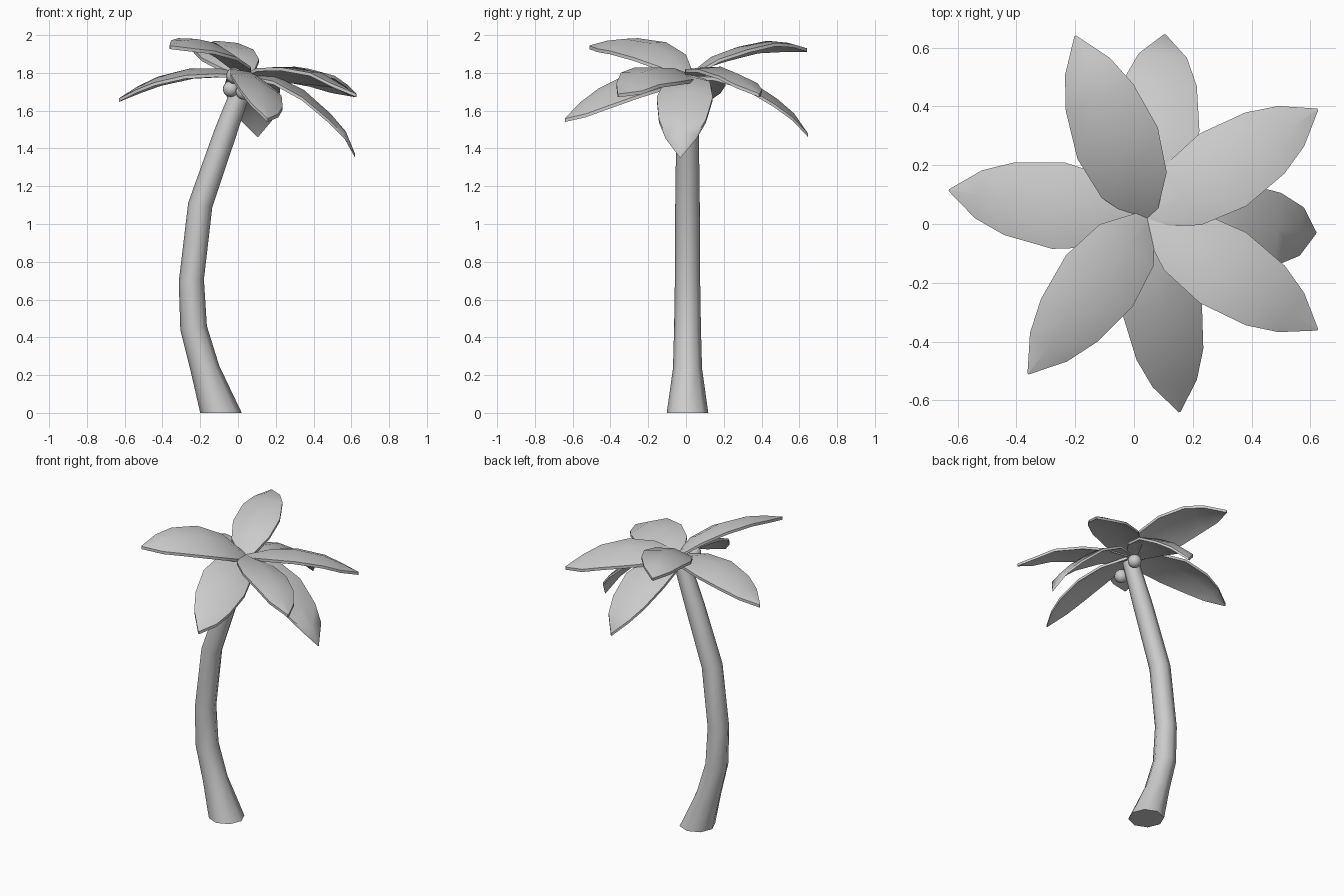
import bpy, bmesh, math
from mathutils import Vector

if "Cube" in bpy.data.objects:
    bpy.data.objects.remove(bpy.data.objects["Cube"])


def finish(name, bm, angle=40):
    bmesh.ops.recalc_face_normals(bm, faces=bm.faces)
    me = bpy.data.meshes.new(name)
    bm.to_mesh(me)
    bm.free()
    ob = bpy.data.objects.new(name, me)
    bpy.context.collection.objects.link(ob)
    bpy.ops.object.select_all(action='DESELECT')
    ob.select_set(True)
    bpy.context.view_layer.objects.active = ob
    bpy.ops.object.shade_smooth_by_angle(angle=math.radians(angle))
    return ob


# Trunk: rings (x, z, radius, tilt) swept up a leaning path
def trunk():
    rings = [(-.09, 0, .11, 0), (-.175, .235, .077, .2), (-.235, .45, .071, .15),
             (-.247, .70, .067, .1), (-.2, 1.1, .065, -.2), (-.068, 1.48, .06, -.4),
             (.035, 1.76, .05, -.3)]
    n = 8
    bm = bmesh.new()
    loops = []
    for x, z, r, tilt in rings:
        loops.append([bm.verts.new((x + r * math.cos(a) * math.cos(tilt), .008 + r * math.sin(a),
                                    z + r * math.cos(a) * math.sin(tilt)))
                      for a in (2 * math.pi * i / n for i in range(n))])
    for lo, hi in zip(loops, loops[1:]):
        for i in range(n):
            j = (i + 1) % n
            bm.faces.new((lo[i], lo[j], hi[j], hi[i]))
    bm.faces.new(loops[0])
    bm.faces.new(loops[-1])
    finish("trunk", bm, 50)


# Leaf: pointed sheet from the crown to a tip, with its own droop and sideways roll
BASE = Vector((.045, .02, 0))
STEPS = [.15, .17, .18, .12, .12]
WIDTHS = [.07, .24, .297, .25, .165, .006]
THICK = .018


def leaf(i, tip, heights, roll):
    axis = Vector((tip[0], tip[1], 0)) - BASE
    length = axis.length
    axis.normalize()
    side = Vector((-axis.y, axis.x, 0))          # left of the leaf, looking outwards
    run = [0]
    for s, a, b in zip(STEPS, heights, heights[1:]):
        run.append(run[-1] + math.sqrt(max(s * s - (b - a) ** 2, .0004)))
    run = [r * length / run[-1] for r in run]
    across = Vector((0, 0, roll)) + side
    across.normalize()
    bm = bmesh.new()
    rows = []
    for r, z, w in zip(run, heights, WIDTHS):
        c = BASE + axis * r + Vector((0, 0, z))
        rows.append([c + across * (w / 2 * k) + Vector((0, 0, w * .06 * (1 - 2 * k * k)))
                     for k in (1, 0, -1)])
    grid = [[bm.verts.new(p) for p in row] for row in rows]
    low = [[bm.verts.new(p - Vector((0, 0, THICK))) for p in row] for row in rows]
    last = len(rows) - 1
    for k in range(last):
        for g in (grid, low):
            for j in (0, 1):
                bm.faces.new((g[k][j], g[k + 1][j], g[k + 1][j + 1], g[k][j + 1]))
        for j in (0, 2):
            bm.faces.new((grid[k][j], grid[k + 1][j], low[k + 1][j], low[k][j]))
    for k in (0, last):
        for j in (0, 1):
            bm.faces.new((grid[k][j], grid[k][j + 1], low[k][j + 1], low[k][j]))
    finish(f"leaf_{i}", bm)


# Coconuts under the crown
def coconut(i, loc):
    bm = bmesh.new()
    bmesh.ops.create_uvsphere(bm, u_segments=16, v_segments=10, radius=.042)
    bmesh.ops.translate(bm, verts=bm.verts, vec=loc)
    finish(f"coconut_{i}", bm)


trunk()
leaves = [
    ((-.20, .64), (1.79, 1.87, 1.92, 1.955, 1.95, 1.93), -.15),
    ((.105, .645), (1.79, 1.79, 1.745, 1.65, 1.575, 1.48), 0),
    ((.625, .39), (1.79, 1.815, 1.815, 1.78, 1.735, 1.69), -.16),
    ((.62, -.03), (1.79, 1.77, 1.69, 1.57, 1.48, 1.37), 0),
    ((.625, -.36), (1.79, 1.81, 1.81, 1.785, 1.735, 1.69), -.26),
    ((.155, -.64), (1.79, 1.79, 1.755, 1.685, 1.625, 1.56), -.42),
    ((-.36, -.51), (1.79, 1.88, 1.94, 1.965, 1.96, 1.945), -.28),
    ((-.63, .115), (1.79, 1.81, 1.805, 1.765, 1.72, 1.665), 0),
]
for i, args in enumerate(leaves):
    leaf(i + 1, *args)
for i, loc in enumerate([(-.038, -.03, 1.715), (-.02, -.06, 1.785),
                         (.03, -.085, 1.70), (.075, .095, 1.71)]):
    coconut(i + 1, loc)
